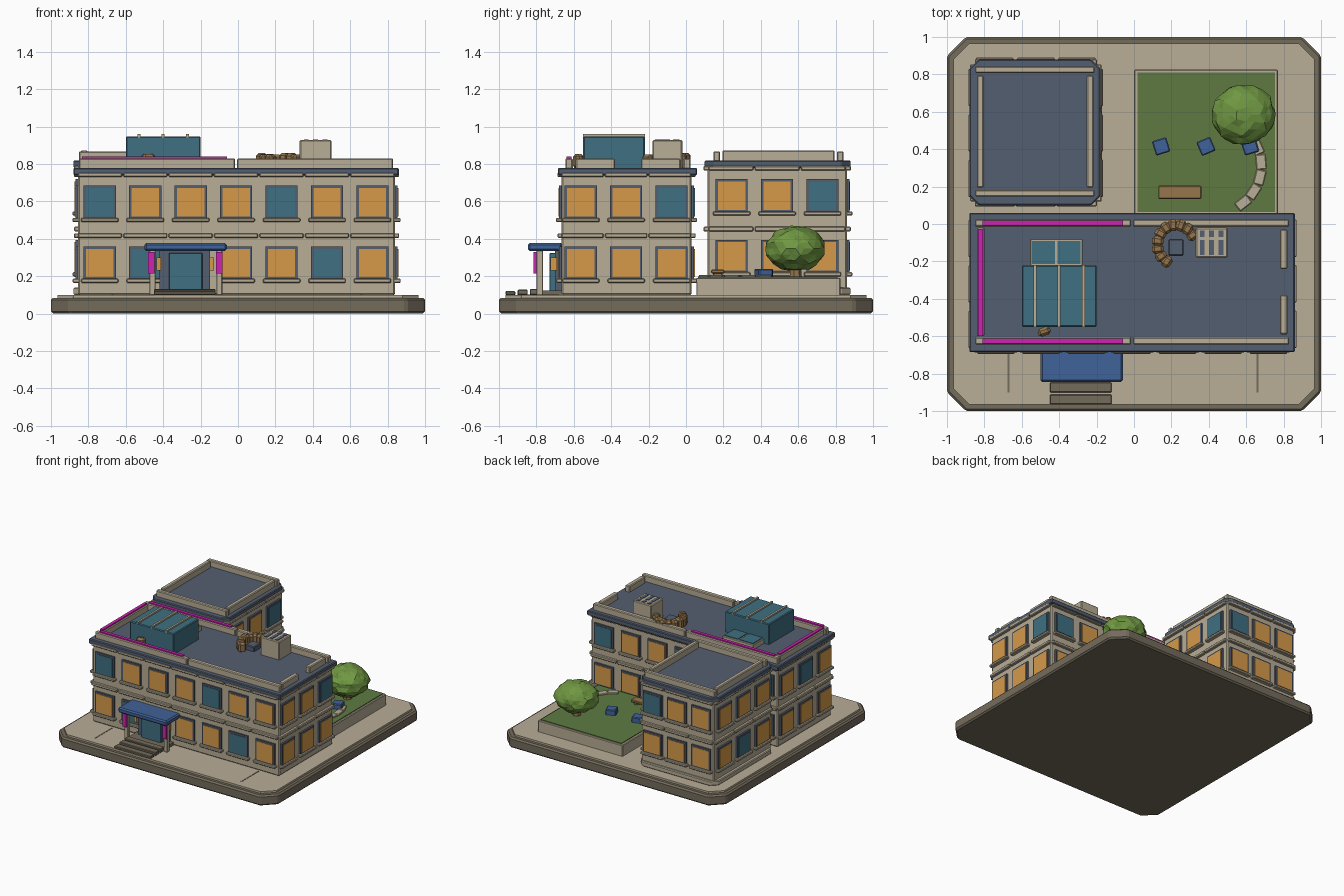
import bpy, bmesh, math, random
from mathutils import Matrix, Vector

if "Cube" in bpy.data.objects:
    bpy.data.objects.remove(bpy.data.objects["Cube"])
random.seed(4)


def material(name, rgb):
    lin = [((c / 255 + 0.055) / 1.055) ** 2.4 for c in rgb] + [1]
    m = bpy.data.materials.new(name)
    m.use_nodes = True
    m.diffuse_color = lin
    m.node_tree.nodes["Principled BSDF"].inputs["Base Color"].default_value = lin
    return m


STONE = material("warm stone", (184, 173, 150))
TAUPE = material("dark taupe", (116, 108, 92))
SLATE = material("slate", (84, 94, 112))
BLUE = material("blue", (64, 98, 152))
TEAL = material("teal glass", (62, 112, 130))
AMBER = material("amber glass", (214, 154, 74))
PINK = material("magenta", (206, 36, 178))
GRASS = material("grass", (94, 122, 66))
LEAF = material("leaf green", (112, 152, 66))
WOOD = material("brown", (150, 118, 76))


def finish(name, bm, mat, bevel=0):
    mesh = bpy.data.meshes.new(name)
    bm.to_mesh(mesh)
    bm.free()
    mesh.materials.append(mat)
    ob = bpy.data.objects.new(name, mesh)
    bpy.context.collection.objects.link(ob)
    if bevel:
        mod = ob.modifiers.new("bevel", 'BEVEL')
        mod.width = bevel
        mod.segments = 1
    return ob


def add_box(bm, x, y, z, frame=Matrix()):
    size = Matrix.Diagonal((x[1] - x[0], y[1] - y[0], z[1] - z[0], 1))
    mid = Matrix.Translation((sum(x) / 2, sum(y) / 2, sum(z) / 2))
    bmesh.ops.create_cube(bm, size=1, matrix=frame @ mid @ size)


def boxes(name, mat, items, bevel=0, frame=Matrix()):
    bm = bmesh.new()
    for x, y, z in items:
        add_box(bm, x, y, z, frame)
    return finish(name, bm, mat, bevel)


def slab(name, mat, x, y, z, cut, bevel=0):
    """Prism with cut corners."""
    bm = bmesh.new()
    (a, b), (c, d) = x, y
    ring = [(a + cut, c), (b - cut, c), (b, c + cut), (b, d - cut),
            (b - cut, d), (a + cut, d), (a, d - cut), (a, c + cut)]
    face = bm.faces.new([bm.verts.new((*p, z[0])) for p in ring])
    top = bmesh.ops.extrude_face_region(bm, geom=[face])["geom"]
    bmesh.ops.translate(bm, vec=(0, 0, z[1] - z[0]),
                        verts=[v for v in top if isinstance(v, bmesh.types.BMVert)])
    bmesh.ops.recalc_face_normals(bm, faces=bm.faces)
    return finish(name, bm, mat, bevel)


def facade(name, origin, turn, pitch, rows, width):
    """Windows, sills and ledges; rows of T (teal), A (amber) or - (none)."""
    frame = Matrix.Translation(origin) @ Matrix.Rotation(math.radians(turn), 4, 'Z')
    parts = {k: [] for k in ("frame", "sill", "ledge", "T", "A")}
    for level, row in enumerate(rows):
        z = 0.17 + level * 0.325
        bay = width / len(row)
        for i, kind in enumerate(row):
            c = (i - (len(row) - 1) / 2) * pitch
            e = (i - (len(row) - 1) / 2) * bay
            parts["ledge"].append(((e - bay / 2 + .004, e + bay / 2 - .004), (-.022, .01), (z + .135, z + .16)))
            if kind == "-":
                continue
            parts["frame"].append(((c - .086, c + .086), (-.014, .01), (z - .088, z + .09)))
            parts[kind].append(((c - .073, c + .073), (-.018, 0), (z - .075, z + .077)))
            parts["sill"].append(((c - .1, c + .1), (-.03, .01), (z - .105, z - .083)))
    looks = dict(frame=SLATE, sill=STONE, ledge=STONE, T=TEAL, A=AMBER)
    titles = dict(T="teal_panes", A="amber_panes", frame="window_frames", sill="sills", ledge="ledges")
    for key, items in parts.items():
        if items:
            boxes(name + "_" + titles[key], looks[key], items, .005 if key in ("sill", "ledge") else 0, frame)


# Ground
slab("plinth", TAUPE, (-1, 1), (-1, 1), (0, .085), .1, .012)
slab("pavement", STONE, (-.965, .965), (-.965, .965), (.08, .1), .085)
boxes("paving_joints", TAUPE, [((x - .005, x + .005), (-.9, -.68), (.095, .102)) for x in (-.67, .66)])

# Front wing
boxes("front_wing_walls", STONE, [((-.855, .84), (-.665, .03), (.1, .75))], .008)
boxes("front_wing_roof", SLATE, [((-.88, .86), (-.685, .06), (.74, .78))], .006)
facade("front", (-.01, -.665, .1), 0, .243, ("AT-AATA", "TAAATAA"), 1.7)
facade("front_wing_right", (.84, -.32, .1), 90, .243, ("AAA", "AAT"), .7)
facade("front_wing_back", (-.01, .03, .1), 180, .243, ("AATAAAA", "TAATAAT"), 1.7)
facade("front_wing_left", (-.855, -.32, .1), -90, .243, ("AAA", "ATA"), .7)
long_bars = [((a, b), (y - .02, y + .02), (.77, .83)) for y in (-.625, .005) for a, b in ((-.85, -.015), (-.005, .83))]
end_bars = [((.78, .82), (a, b), (.77, .83)) for a, b in ((-.59, -.38), (-.24, -.03))]
boxes("front_wing_parapet", STONE, long_bars + end_bars + [((-.84, -.8), (-.6, -.02), (.77, .83))], .006)
boxes("roof_trim", PINK, [((-.81, -.06), (y - .013, y + .013), (.825, .84)) for y in (-.625, .005)]
      + [((-.833, -.807), (-.6, -.03), (.825, .84))])

# Rear wing
slab("rear_wing_base", STONE, (-.88, -.17), (.1, .88), (.1, .14), .05, .006)
boxes("rear_wing_walls", STONE, [((-.855, -.195), (.115, .86), (.13, .79))], .008)
slab("rear_wing_roof", SLATE, (-.88, -.18), (.1, .88), (.78, .82), .05, .006)
facade("rear_wing_right", (-.195, .487, .135), 90, .243, ("AAA", "AAT"), .74)
facade("rear_wing_back", (-.525, .86, .135), 180, .22, ("AAA", "TAA"), .66)
facade("rear_wing_left", (-.855, .487, .135), -90, .243, ("ATA", "AAA"), .74)
facade("rear_wing_front", (-.525, .115, .135), 0, .22, ("---", "---"), .66)
boxes("rear_wing_parapet", STONE,
      [((-.85, -.21), (y - .018, y + .018), (.81, .868)) for y in (.165, .825)]
      + [((x - .018, x + .018), (.195, .795), (.81, .873)) for x in (-.822, -.235)], .006)

# Entrance
boxes("door_surround", SLATE, [((-.42, -.15), (-.7, -.66), (.12, .34))])
boxes("door_glass", TEAL, [((-.37, -.19), (-.73, -.69), (.12, .325))], .004)
boxes("canopy", BLUE, [((-.5, -.06), (-.845, -.66), (.335, .378))], .01)
boxes("canopy_posts", STONE, [((x - .016, x + .016), (-.8, -.765), (.1, .34)) for x in (-.458, -.1)], .003)
boxes("banners", PINK, [((x - .017, x + .017), (-.815, -.8), (.215, .33)) for x in (-.463, -.1)])
boxes("entrance_lamps", AMBER, [((x - .012, x + .012), (-.725, -.69), (.23, .3)) for x in (-.425, -.14)])
boxes("steps", TAUPE, [((-.45, -.12), (y, y + .053), (.1, z)) for y, z in ((-.965, .12), (-.9, .128), (-.835, .132))], .004)
boxes("entrance_landing", TAUPE, [((-.45, -.12), (-.785, -.66), (.1, .125))])

# Rooftop glass box with lean-to panels
boxes("roof_lantern", TEAL, [((-.6, -.2), (-.55, -.22), (.77, .948))], .006)
boxes("lantern_ribs", STONE, [((x - .008, x + .008), (-.55, -.22), (.94, .96)) for x in (-.53, -.4, -.27)])
boxes("skylight_frame", STONE, [((-.555, -.275), (-.225, -.08), (.77, .82))], .004)
boxes("skylight_panes", TEAL, [((a, a + .122), (-.215, -.09), (.8, .826)) for a in (-.545, -.408)])

# Ventilation unit
boxes("vent_unit", STONE, [((.33, .5), (-.18, -.02), (.77, .928))], .006)
boxes("vent_slots", SLATE, [((x - .013, x + .013), (a, b), (.92, .932))
                            for x in (.365, .415, .465) for a, b in ((-.165, -.085), (-.07, -.035))])

# Rooftop seating ring and table
bm = bmesh.new()
for i in range(10):
    ang = math.radians(-120 - i * 23.5)
    spin = Matrix.Translation((.225 + .1 * math.cos(ang), -.11 + .105 * math.sin(ang), .815)) \
        @ Matrix.Rotation(ang + random.uniform(-.2, .2), 4, 'Z')
    add_box(bm, (-.031, .031), (-.026, .026), (-.045, random.uniform(.035, .045)), spin)
add_box(bm, (-.035, .035), (-.022, .022), (-.04, .04),
        Matrix.Translation((-.48, -.575, .815)) @ Matrix.Rotation(.35, 4, 'Z'))
finish("seating_stones", bm, WOOD, .014)
boxes("roof_table", SLATE, [((.185, .265), (-.17, -.08), (.77, .82))], .006)

# Garden
boxes("garden_planter", STONE, [((0, .77), (.055, .825), (.095, .192))], .005)
boxes("lawn", GRASS, [((.02, .753), (.065, .81), (.18, .198))])
boxes("bench", WOOD, [((.13, .36), (.135, .205), (.215, .235)), ((.15, .18), (.145, .195), (.19, .22)),
                      ((.31, .34), (.145, .195), (.19, .22))], .004)
bm = bmesh.new()
for x, y, turn in ((.145, .415, .3), (.385, .415, .4), (.62, .415, .3)):
    add_box(bm, (-.04, .04), (-.04, .04), (.19, .24),
            Matrix.Translation((x, y, 0)) @ Matrix.Rotation(turn, 4, 'Z'))
finish("stools", bm, BLUE, .006)
bm = bmesh.new()
for i in range(5):
    ang = math.radians(-52 + i * 19)
    spot = Vector((.43 + .25 * math.cos(ang), .31 + .25 * math.sin(ang), .2))
    spin = Matrix.Translation(spot) @ Matrix.Rotation(ang, 4, 'Z')
    add_box(bm, (-.027, .027), (-.04, .04), (-.01, .008), spin)
finish("garden_path", bm, STONE, .004)

# Tree
bm = bmesh.new()
bmesh.ops.create_cone(bm, cap_ends=True, segments=7, radius1=.035, radius2=.022, depth=.14,
                      matrix=Matrix.Translation((.585, .585, .26)))
finish("tree_trunk", bm, WOOD)
bm = bmesh.new()
bmesh.ops.create_icosphere(bm, subdivisions=3, radius=1)
for v in bm.verts:
    v.co *= random.uniform(.93, 1.04)
    v.co = Vector((.585 + v.co.x * .172, .585 + v.co.y * .16, .348 + v.co.z * .122))
finish("tree_crown", bm, LEAF)
